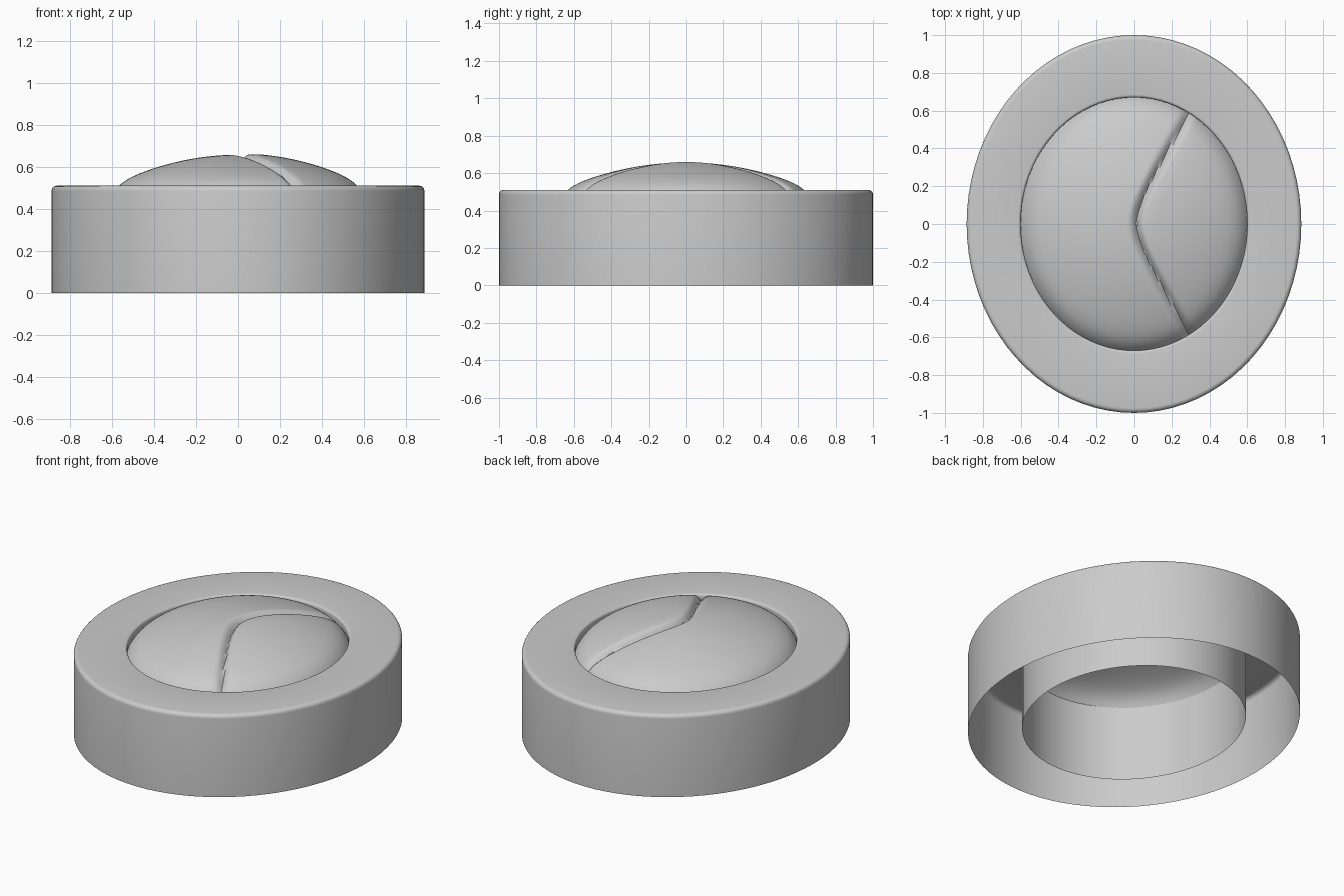
import bpy
import bmesh
from math import sin, cos, pi, sqrt, radians

if "Cube" in bpy.data.objects:
    bpy.data.objects.remove(bpy.data.objects["Cube"], do_unlink=True)

OUTER = (0.886, 1.0)
INNER = (0.6, 0.67)
TOP = 0.51
SEAT = 0.465

grey = bpy.data.materials.new("plain grey")
grey.use_nodes = True
grey.diffuse_color = (0.6, 0.6, 0.6, 1)
grey.node_tree.nodes["Principled BSDF"].inputs["Base Color"].default_value = (0.6, 0.6, 0.6, 1)


def finish(name, bm):
    mesh = bpy.data.meshes.new(name)
    bm.to_mesh(mesh)
    bm.free()
    mesh.materials.append(grey)
    obj = bpy.data.objects.new(name, mesh)
    bpy.context.collection.objects.link(obj)
    bpy.ops.object.select_all(action="DESELECT")
    obj.select_set(True)
    bpy.context.view_layer.objects.active = obj
    bpy.ops.object.shade_smooth_by_angle(angle=radians(40))


def bridge(bm, lower, upper):
    n = len(lower)
    for i in range(n):
        j = (i + 1) % n
        bm.faces.new((lower[i], lower[j], upper[j], upper[i]))


def ellipse(bm, size, z, n):
    return [bm.verts.new((size[0] * cos(2 * pi * i / n), size[1] * sin(2 * pi * i / n), z))
            for i in range(n)]


def arc(size, radius, side):
    """Rounded top corner; side -1 leads inward from the outer wall, 1 outward from the hole."""
    steps = [i * pi / 10 for i in range(6)]
    return [(tuple(s + side * radius * (1 - cos(t)) for s in size),
             TOP - radius + radius * sin(t)) for t in steps]


# Hollow oval housing: outer wall, flat top and inner wall, open underneath
bm = bmesh.new()
profile = [(OUTER, 0)] + arc(OUTER, 0.025, -1)
profile += arc(INNER, 0.015, 1)[::-1] + [(INNER, SEAT), (INNER, 0)]
loops = [ellipse(bm, size, z, 80) for size, z in profile]
for a, b in zip(loops, loops[1:]):
    bridge(bm, a, b)
finish("oval_housing", bm)


# Domed button with a bent crease dividing it into two lobes
def dome_height(x, y):
    r = sqrt((x / INNER[0]) ** 2 + (y / INNER[1]) ** 2)
    z = 0.657 - 0.145 * r ** 2 - 0.047 * r ** 16
    bend = sqrt((0.6 * y) ** 2 + 0.08 ** 2)
    slope = 0.36 * y / bend
    d = (x - (bend - 0.065)) / sqrt(1 + slope ** 2)
    width = 0.05 if d < 0 else 0.04
    if d > 0:
        z += 0.006 * min(1, d / 0.08) * (1 - r ** 4)
    return z - 0.035 * max(0, 1 - abs(d) / width) ** 2


RINGS, SEGMENTS = 60, 200
bm = bmesh.new()
centre = bm.verts.new((0, 0, 0))
loops = []
for k in range(RINGS, 0, -1):
    f = k / RINGS
    loops.append(ellipse(bm, (INNER[0] * f, INNER[1] * f), 0, SEGMENTS))
for a, b in zip(loops, loops[1:]):
    bridge(bm, a, b)
last = loops[-1]
for i in range(SEGMENTS):
    bm.faces.new((last[i], last[(i + 1) % SEGMENTS], centre))
for v in bm.verts:
    v.co.z = dome_height(v.co.x, v.co.y)
finish("domed_button", bm)
